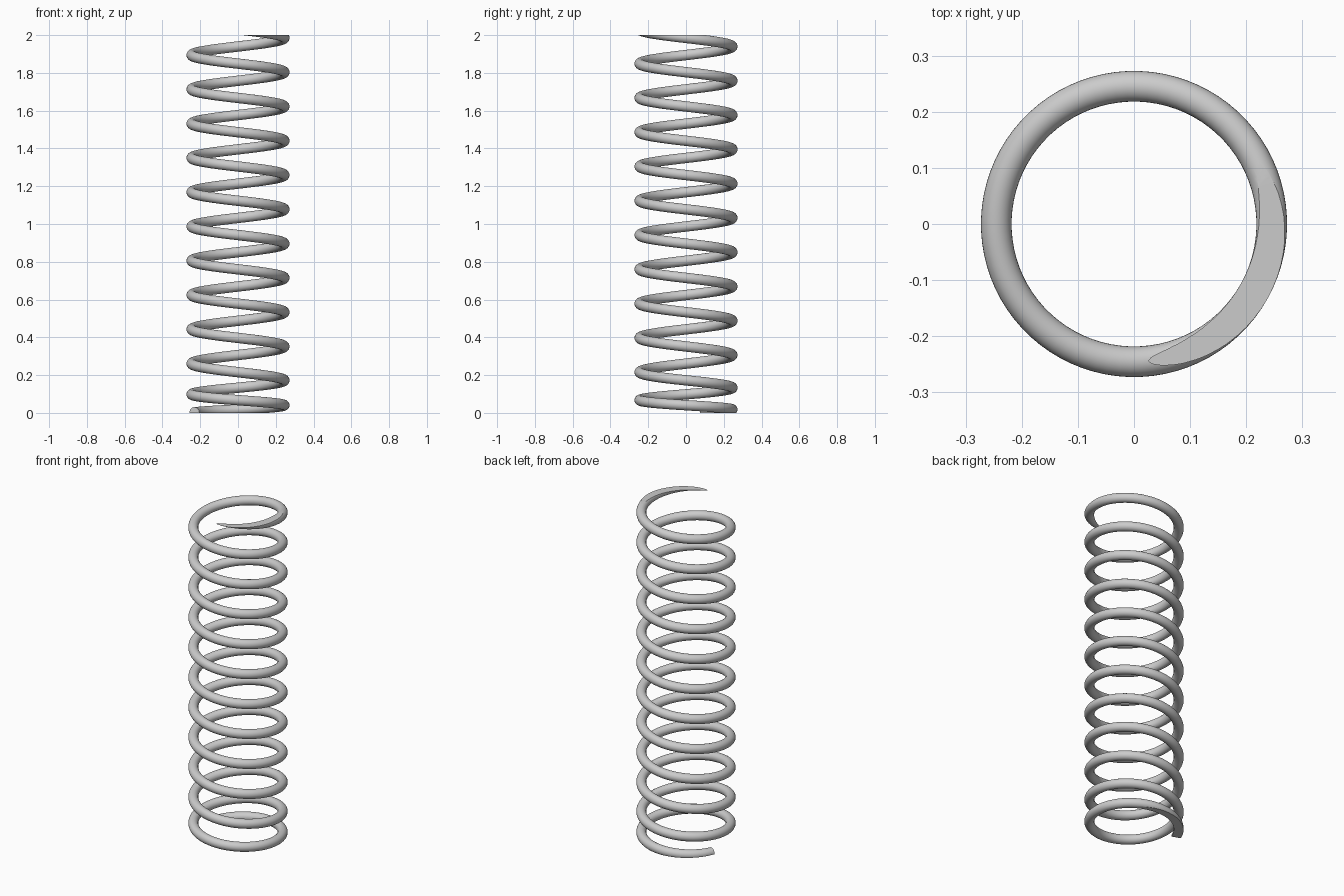
import bpy, bmesh
from math import sin, cos, pi, radians, hypot
from mathutils import Vector

if "Cube" in bpy.data.objects:
    bpy.data.objects.remove(bpy.data.objects["Cube"])

R, WIRE = 0.2455, 0.0273          # coil radius, wire radius
PITCH, Z0, S0 = 0.1815, 0.003, 0.07   # working pitch, start height, end-coil pitch
BASE = 1.985 - PITCH * 11.444
T_END = 2 * (Z0 - BASE) / (PITCH - S0)  # turns over which the pitch opens up
TURNS, STEPS, SIDES = 11.80, 80, 28
START = radians(160)


def height(t):
    if t < T_END:
        return Z0 + S0 * t + (PITCH - S0) * t * t / (2 * T_END)
    return BASE + PITCH * t


def slope(t):
    return S0 + (PITCH - S0) * min(t / T_END, 1)


# coil: round section swept down a clockwise helix
bm = bmesh.new()
rings = []
n = int(TURNS * STEPS)
for i in range(n + 1):
    t = i / STEPS
    a = START - 2 * pi * t
    radial = Vector((cos(a), sin(a), 0))
    length = hypot(2 * pi * R, slope(t))
    tangent = Vector((sin(a), -cos(a), 0)) * (2 * pi * R / length) + Vector((0, 0, slope(t) / length))
    up = tangent.cross(radial).normalized()
    centre = radial * R + Vector((0, 0, height(t)))
    ring = []
    for k in range(SIDES):
        b = 2 * pi * k / SIDES
        ring.append(bm.verts.new(centre + radial * WIRE * cos(b) + up * WIRE * sin(b)))
    rings.append(ring)
for r0, r1 in zip(rings, rings[1:]):
    for k in range(SIDES):
        m = (k + 1) % SIDES
        bm.faces.new((r0[k], r0[m], r1[m], r1[k]))
bm.faces.new(rings[0])
bm.faces.new(rings[-1])

# ground flat both ends of the spring
for z, d in ((0, -1), (2, 1)):
    cut = bmesh.ops.bisect_plane(bm, geom=bm.verts[:] + bm.edges[:] + bm.faces[:], dist=1e-6,
                                 plane_co=(0, 0, z), plane_no=(0, 0, d), clear_outer=True)
    edges = [e for e in bm.edges if e.is_boundary]
    bmesh.ops.triangle_fill(bm, edges=edges, use_beauty=True, normal=(0, 0, d))
bmesh.ops.recalc_face_normals(bm, faces=bm.faces[:])

mesh = bpy.data.meshes.new("coil_spring")
bm.to_mesh(mesh)
bm.free()
obj = bpy.data.objects.new("coil_spring", mesh)
bpy.context.collection.objects.link(obj)
bpy.context.view_layer.objects.active = obj
obj.select_set(True)
bpy.ops.object.shade_smooth_by_angle(angle=radians(30))
